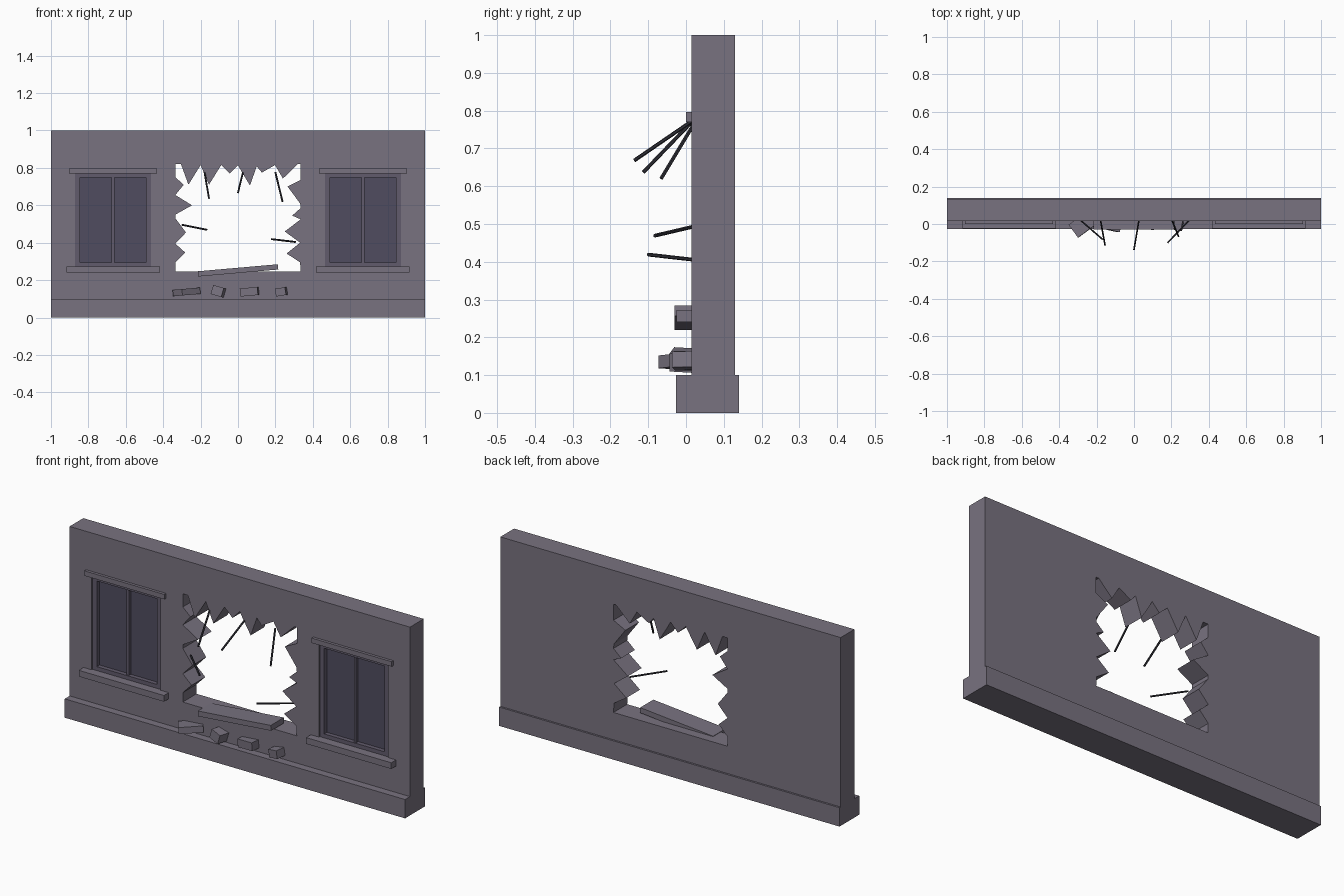
import bpy, bmesh, math
from mathutils import Vector, Matrix

if "Cube" in bpy.data.objects:
    bpy.data.objects.remove(bpy.data.objects["Cube"])


def material(name, rgb):
    m = bpy.data.materials.new(name)
    m.diffuse_color = (*rgb, 1)
    m.use_nodes = True
    m.node_tree.nodes["Principled BSDF"].inputs["Base Color"].default_value = m.diffuse_color
    return m


STONE = material("grey stone", (0.19, 0.17, 0.215))
FRAME = material("window frame", (0.12, 0.105, 0.15))
GLASS = material("dark glass", (0.08, 0.073, 0.118))
STEEL = material("dark steel", (0.03, 0.03, 0.04))


def finish(bm, name, mat):
    bmesh.ops.recalc_face_normals(bm, faces=bm.faces)
    mesh = bpy.data.meshes.new(name)
    bm.to_mesh(mesh)
    bm.free()
    mesh.materials.append(mat)
    ob = bpy.data.objects.new(name, mesh)
    bpy.context.collection.objects.link(ob)
    return ob


def block(name, mat, centre, size, yaw=0, roll=0):
    """Box with a turn about z and a tilt in the front plane (degrees)."""
    bm = bmesh.new()
    rot = Matrix.Rotation(math.radians(-roll), 4, 'Y') @ Matrix.Rotation(math.radians(yaw), 4, 'Z')
    bmesh.ops.create_cube(bm, size=1, matrix=Matrix.Translation(centre) @ rot @ Matrix.Diagonal((*size, 1)))
    return finish(bm, name, mat)


def box(name, mat, x0, x1, y0, y1, z0, z1):
    return block(name, mat, ((x0 + x1) / 2, (y0 + y1) / 2, (z0 + z1) / 2),
                 (abs(x1 - x0), y1 - y0, z1 - z0))


def rod(name, a, b, radius=0.005):
    a, b = Vector(a), Vector(b)
    a = a - (b - a).normalized() * 0.025
    d = b - a
    bm = bmesh.new()
    bmesh.ops.create_cone(bm, cap_ends=True, segments=6, radius1=radius, radius2=radius, depth=d.length,
                          matrix=Matrix.Translation((a + b) / 2) @ d.to_track_quat('Z', 'Y').to_matrix().to_4x4())
    return finish(bm, name, STEEL)


def cut(target, cutter):
    cutter.hide_render = True
    mod = target.modifiers.new("cut", 'BOOLEAN')
    mod.operation = 'DIFFERENCE'
    mod.solver = 'EXACT'
    mod.object = cutter
    bpy.context.view_layer.objects.active = target
    bpy.ops.object.modifier_apply(modifier=mod.name)
    bpy.data.objects.remove(cutter)


# wall and plinth
WALL_FRONT, WALL_BACK = 0.015, 0.13
wall = box("wall", STONE, -1, 1, WALL_FRONT, WALL_BACK, 0.1, 1)
box("plinth", STONE, -1, 1, -0.026, 0.14, 0, 0.1)

# ragged breach through the middle of the wall (x, z outline)
breach = [(-0.335, 0.82), (-0.305, 0.82), (-0.265, 0.71), (-0.20, 0.815), (-0.155, 0.71),
          (-0.09, 0.815), (-0.043, 0.77), (0.0, 0.815), (0.016, 0.786), (0.064, 0.706),
          (0.10, 0.808), (0.128, 0.775), (0.198, 0.815), (0.24, 0.743), (0.32, 0.82), (0.335, 0.82),
          (0.335, 0.735), (0.265, 0.70), (0.332, 0.61), (0.335, 0.585), (0.29, 0.545), (0.335, 0.525),
          (0.25, 0.46), (0.332, 0.40), (0.26, 0.342), (0.332, 0.295), (0.335, 0.245),
          (-0.335, 0.245), (-0.335, 0.295), (-0.283, 0.348), (-0.335, 0.395), (-0.278, 0.455),
          (-0.335, 0.53), (-0.335, 0.55), (-0.246, 0.60), (-0.335, 0.655), (-0.29, 0.71), (-0.335, 0.75)]
bm = bmesh.new()
face = bm.faces.new([bm.verts.new((x, -0.1, z)) for x, z in breach])
new = bmesh.ops.extrude_face_region(bm, geom=[face])["geom"]
bmesh.ops.translate(bm, vec=(0, 0.4, 0), verts=[v for v in new if isinstance(v, bmesh.types.BMVert)])
cut(wall, finish(bm, "breach_cutter", STONE))

# windows: recess, frame, mullion, panes, sill and lintel on each side
for side, c in (("left", -0.668), ("right", 0.668)):
    w, z0, z1, t = 0.203, 0.273, 0.77, 0.026
    cut(wall, box("recess_cutter", STONE, c - w, c + w, -0.1, 0.055, z0, z1))
    yf, yb = 0.022, 0.056
    for s, label in ((-1, "outer"), (1, "inner")):
        box(f"{side}_window_{label}_jamb", FRAME, c + s * w, c + s * (w - t), yf, yb, z0, z1)
        box(f"{side}_window_{label}_pane", GLASS, c + s * 0.006, c + s * (w - t), 0.045, yb, z0 + 0.021, z1 - 0.021)
    box(f"{side}_window_head", FRAME, c - w + t, c + w - t, yf, yb, z1 - 0.021, z1)
    box(f"{side}_window_foot", FRAME, c - w + t, c + w - t, yf, yb, z0, z0 + 0.021)
    box(f"{side}_window_mullion", FRAME, c - 0.007, c + 0.007, 0.028, yb, z0 + 0.021, z1 - 0.021)
    box(f"{side}_sill", STONE, c - 0.25, c + 0.25, -0.025, 0.03, 0.24, z0)
    box(f"{side}_lintel", STONE, c - 0.235, c + 0.235, 0.0, 0.03, z1, 0.796)

# fallen slab across the bottom of the breach
block("fallen_slab", STONE, (0, 0.025, 0.252), (0.43, 0.11, 0.028), roll=5)

# rubble lying along the plinth
rubble = [((-0.275, -0.003, 0.137), (0.12, 0.085, 0.034), 36, 5),
          ((-0.105, -0.008, 0.14), (0.06, 0.06, 0.05), -12, -16),
          ((0.062, 0.004, 0.138), (0.095, 0.06, 0.043), -8, 5),
          ((0.232, -0.003, 0.138), (0.055, 0.06, 0.042), -10, 9)]
for i, (centre, size, yaw, roll) in enumerate(rubble, 1):
    block(f"rubble_{i}", STONE, centre, size, yaw, roll)

# bent reinforcing bars sticking out of the breach
bars = [((-0.178, 0.015, 0.77), (-0.155, -0.113, 0.637)),
        ((0.025, 0.012, 0.77), (0.0, -0.137, 0.668)),
        ((0.205, 0.015, 0.755), (0.238, -0.066, 0.62)),
        ((-0.28, 0.015, 0.492), (-0.167, -0.083, 0.469)),
        ((0.29, 0.015, 0.406), (0.18, -0.1, 0.419))]
for i, (a, b) in enumerate(bars, 1):
    rod(f"reinforcing_bar_{i}", a, b)
